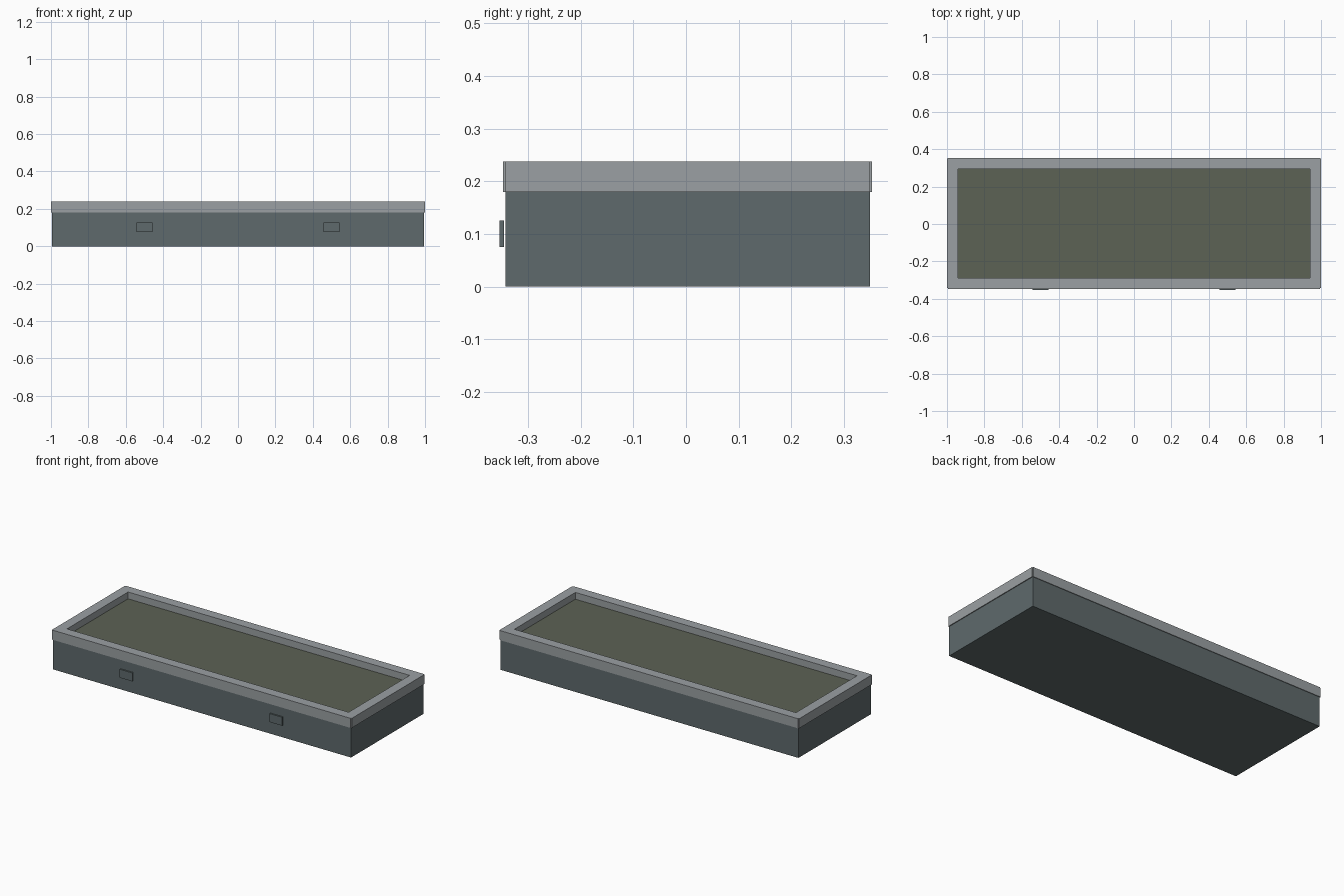
import bpy

if "Cube" in bpy.data.objects:
    bpy.data.objects.remove(bpy.data.objects["Cube"])


def material(name, rgb):
    m = bpy.data.materials.new(name)
    m.diffuse_color = (*rgb, 1.0)
    m.use_nodes = True
    m.node_tree.nodes["Principled BSDF"].inputs["Base Color"].default_value = m.diffuse_color
    return m


SLATE = material("slate_grey", (0.114, 0.144, 0.150))
RIM = material("light_grey", (0.328, 0.352, 0.366))
SOIL = material("soil_olive", (0.107, 0.122, 0.089))


def box(name, lo, hi, mat):
    """Axis-aligned box between two corners."""
    bpy.ops.mesh.primitive_cube_add(size=1)
    ob = bpy.context.object
    ob.name = ob.data.name = name
    ob.location = [(a + b) / 2 for a, b in zip(lo, hi)]
    ob.scale = [b - a for a, b in zip(lo, hi)]
    bpy.ops.object.transform_apply(location=True, rotation=False, scale=True)
    ob.data.materials.append(mat)
    return ob


CY = 0.003                 # bed sits slightly back because of the front plates
BX, BY, BZ = 0.995, 0.346, 0.18   # body half sizes and height
RX, RY, RZ = 1.0, 0.35, 0.238     # rim outer half sizes and top
IX, IY = 0.94, 0.291              # rim opening half sizes

# Main trough body
box("planter_body", (-BX, CY - BY, 0), (BX, CY + BY, BZ), SLATE)

# Soil filling the opening, below the rim top
box("soil", (-IX, CY - IY, BZ), (IX, CY + IY, 0.197), SOIL)

# Rim boards: long front/back boards and end boards, notched at the corners
for s, side in ((-1, "front"), (1, "back")):
    y = sorted((CY + s * IY, CY + s * RY))
    box(f"rim_{side}", (-BX, y[0], BZ), (BX, y[1], RZ), RIM)
for s, side in ((-1, "left"), (1, "right")):
    x = sorted((s * IX, s * RX))
    box(f"rim_{side}", (x[0], CY - BY, BZ), (x[1], CY + BY, RZ), RIM)

# Small plates on the front face
for s, side in ((-1, "left"), (1, "right")):
    box(f"front_plate_{side}", (s * 0.5 - 0.042, -0.354, 0.075),
        (s * 0.5 + 0.042, -0.345, 0.126), SLATE)
